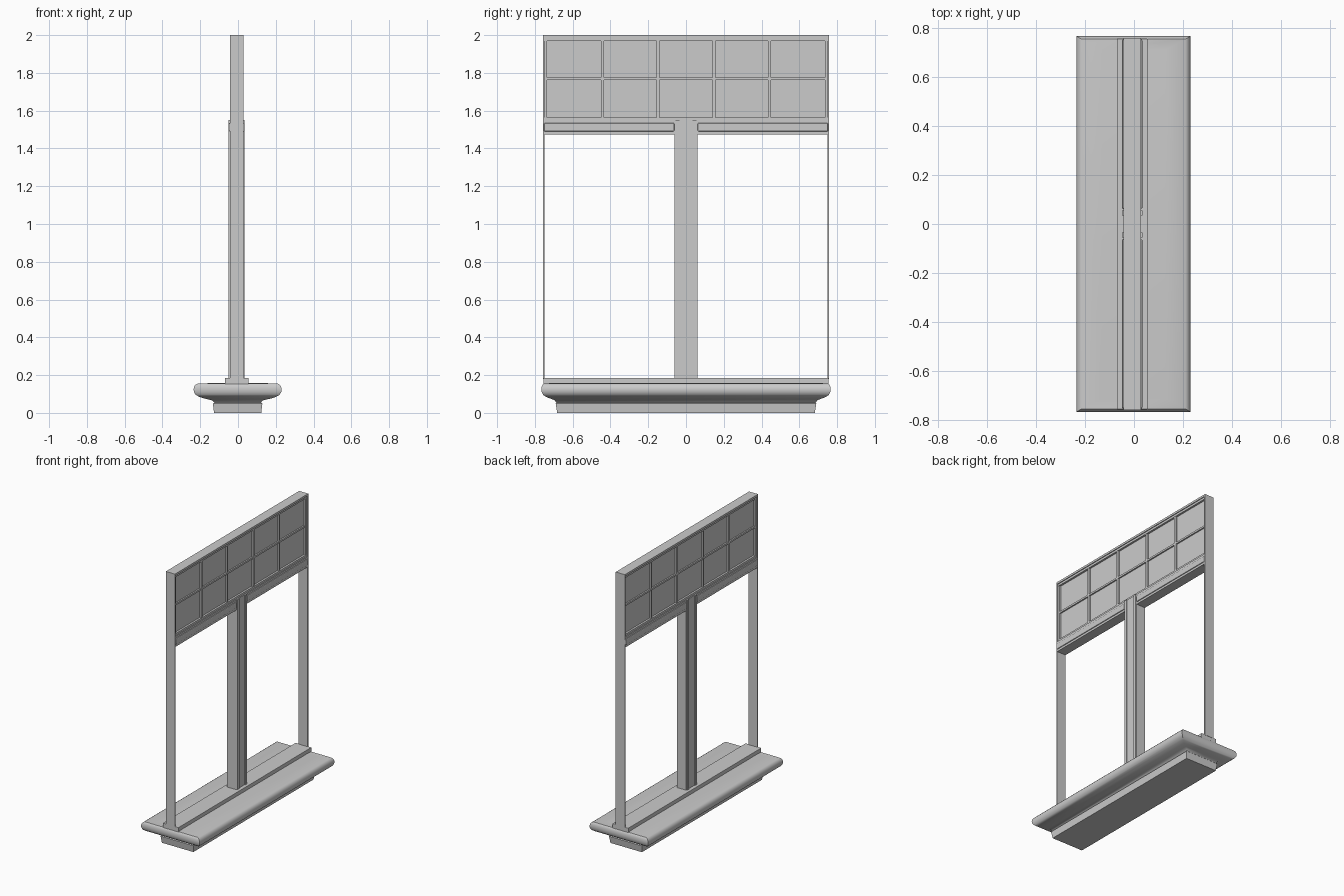
import bpy, bmesh

if "Cube" in bpy.data.objects:
    bpy.data.objects.remove(bpy.data.objects["Cube"])

CX = -0.0075  # frame centre line in x


def box(name, x, y, z, bevel=0.0):
    """Axis-aligned box from (min, max) ranges."""
    bm = bmesh.new()
    bmesh.ops.create_cube(bm, size=1)
    for v in bm.verts:
        v.co = [r[0] if c < 0 else r[1] for c, r in zip(v.co, (x, y, z))]
    return finish(name, bm, bevel)


def finish(name, bm, bevel=0.0):
    bmesh.ops.recalc_face_normals(bm, faces=bm.faces)
    me = bpy.data.meshes.new(name)
    bm.to_mesh(me)
    bm.free()
    ob = bpy.data.objects.new(name, me)
    bpy.context.collection.objects.link(ob)
    if bevel:
        m = ob.modifiers.new("bevel", 'BEVEL')
        m.width, m.segments = bevel, 2
    return ob


def deep(half):
    return (CX - half, CX + half)


# moulded base: rectangular rings stacked along a profile (half x, half y, z)
profile = [(.125, .682, 0), (.131, .690, .050), (.123, .686, .054),
           (.134, .695, .066), (.150, .702, .070), (.180, .722, .077),
           (.206, .743, .086), (.222, .757, .096), (.231, .764, .110),
           (.233, .766, .125), (.230, .764, .140), (.222, .759, .150),
           (.212, .753, .155), (.130, .710, .158)]
bm = bmesh.new()
rings = [[bm.verts.new((sx * hx - .002, sy * hy, z))
          for sx, sy in ((-1, -1), (1, -1), (1, 1), (-1, 1))]
         for hx, hy, z in profile]
for a, b in zip(rings, rings[1:]):
    for i in range(4):
        j = (i + 1) % 4
        bm.faces.new((a[i], a[j], b[j], b[i]))
bm.faces.new(rings[0])
bm.faces.new(rings[-1])
base = finish("base", bm)
bpy.context.view_layer.objects.active = base
base.select_set(True)
bpy.ops.object.shade_smooth_by_angle(angle=0.6)
base.select_set(False)

# threshold on the base
box("threshold", (-.070, .055), (-.755, .755), (.150, .185), .002)

# thin end jambs and top rail
for s, side in ((-1, "front"), (1, "back")):
    box(side + "_jamb", deep(.036), sorted((s * .749, s * .757)), (.18, 2))
box("top_rail", deep(.036), (-.75, .75), (1.985, 2))

# central post with raised strips on both faces
box("centre_post", deep(.036), (-.06, .06), (.18, 1.55))
for sx in (-1, 1):
    for sy in (-1, 1):
        box("post_strip", sorted((CX + sx * .034, CX + sx * .042)),
            sorted((sy * .035, sy * .055)), (.18, 1.55))

# transom with rounded mouldings either side of the post
box("transom", deep(.036), (-.75, .75), (1.475, 1.55))
for s in (-1, 1):
    box("transom_moulding", deep(.042), sorted((s * .062, s * .752)),
        (1.49, 1.535), .006)

# window: pane sheet, surrounding frame and glazing bars
box("window_panes", deep(.016), (-.75, .75), (1.54, 1.99))
box("window_sill", deep(.030), (-.75, .75), (1.545, 1.565))
box("window_head", deep(.030), (-.75, .75), (1.97, 1.987))
for s in (-1, 1):
    box("window_stile", deep(.028), sorted((s * .735, s * .75)), (1.55, 1.985))
for y in (-.442, -.148, .148, .442):
    box("vertical_bar", deep(.028), (y - .008, y + .008), (1.56, 1.975))
box("horizontal_bar", deep(.026), (-.74, .74), (1.763, 1.776))
